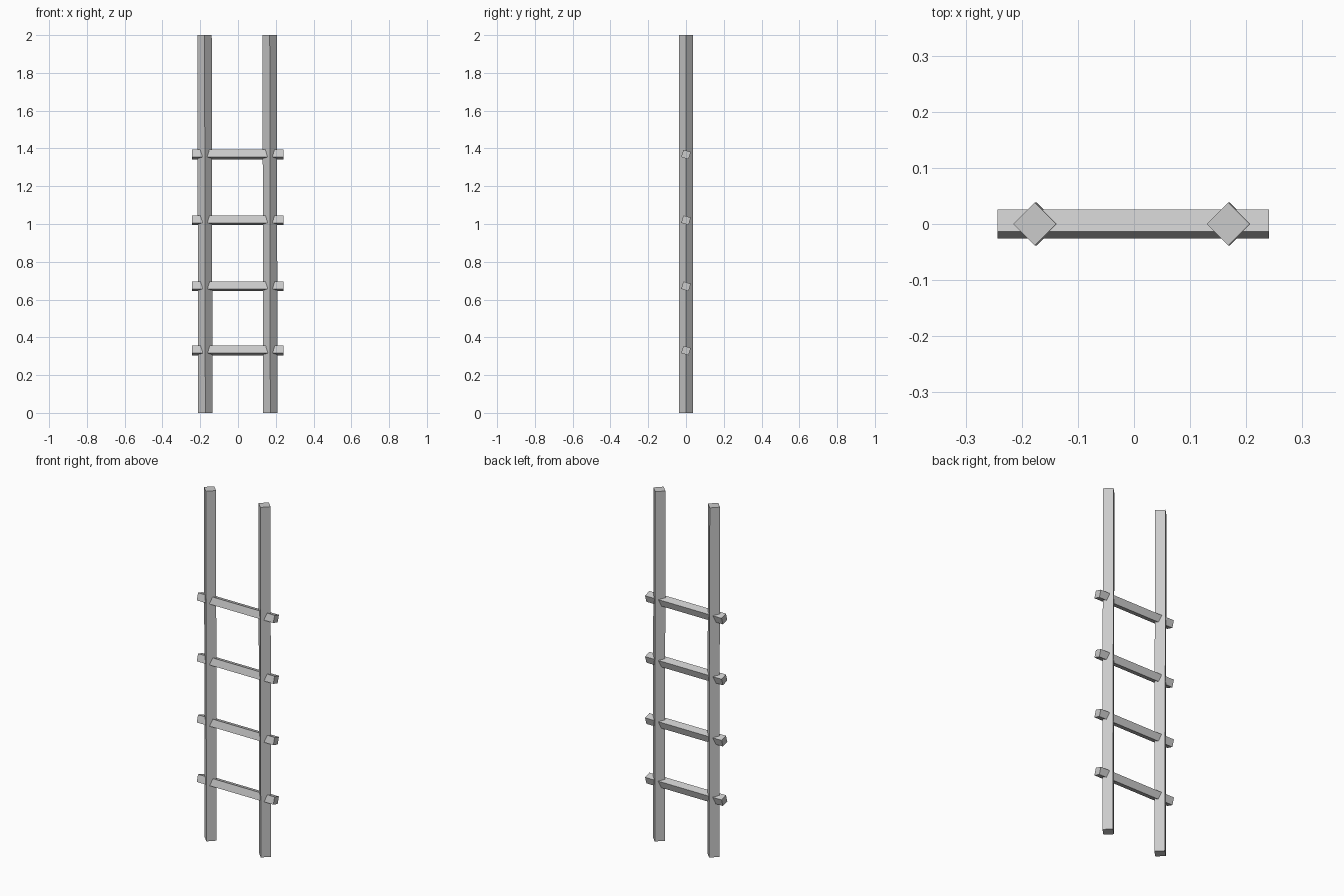
import bpy
import math
from mathutils import Vector

cube = bpy.data.objects.get("Cube")
if cube:
    bpy.data.objects.remove(cube, do_unlink=True)

GREY = (0.6, 0.6, 0.6, 1.0)
grey = bpy.data.materials.new("plain grey")
grey.use_nodes = True
grey.diffuse_color = GREY
grey.node_tree.nodes["Principled BSDF"].inputs["Base Color"].default_value = GREY


def square_bar(name, start, end, radius, twist):
    """Square bar between two points; twist turns its section about its axis."""
    start, end = Vector(start), Vector(end)
    axis = end - start
    side = Vector((0, 1, 0))
    other = axis.normalized().cross(side)
    ring = [side * radius * math.cos(twist + i * math.pi / 2)
            + other * radius * math.sin(twist + i * math.pi / 2) for i in range(4)]
    verts = [start + p for p in ring] + [end + p for p in ring]
    faces = [(i, (i + 1) % 4, (i + 1) % 4 + 4, i + 4) for i in range(4)]
    faces += [(3, 2, 1, 0), (4, 5, 6, 7)]
    mesh = bpy.data.meshes.new(name)
    mesh.from_pydata(verts, [], faces)
    # keep normals outward whichever way the section runs
    centre = (start + end) / 2
    if mesh.polygons[0].normal.dot(mesh.polygons[0].center - centre) < 0:
        mesh.flip_normals()
    mesh.materials.append(grey)
    obj = bpy.data.objects.new(name, mesh)
    bpy.context.collection.objects.link(obj)
    return obj


# Upright rails, set corner-forward and leaning very slightly
square_bar("right_rail", (-0.173, 0, 0), (-0.177, 0, 2), 0.038, 0)
square_bar("left_rail", (0.171, 0, 0), (0.168, 0, 2), 0.038, 0)

# Rungs running through both rails
for i, z in enumerate((0.33, 0.67, 1.02, 1.368)):
    square_bar(f"rung_{i + 1}", (-0.243, 0, z), (0.241, 0, z), 0.029, math.radians(28))
